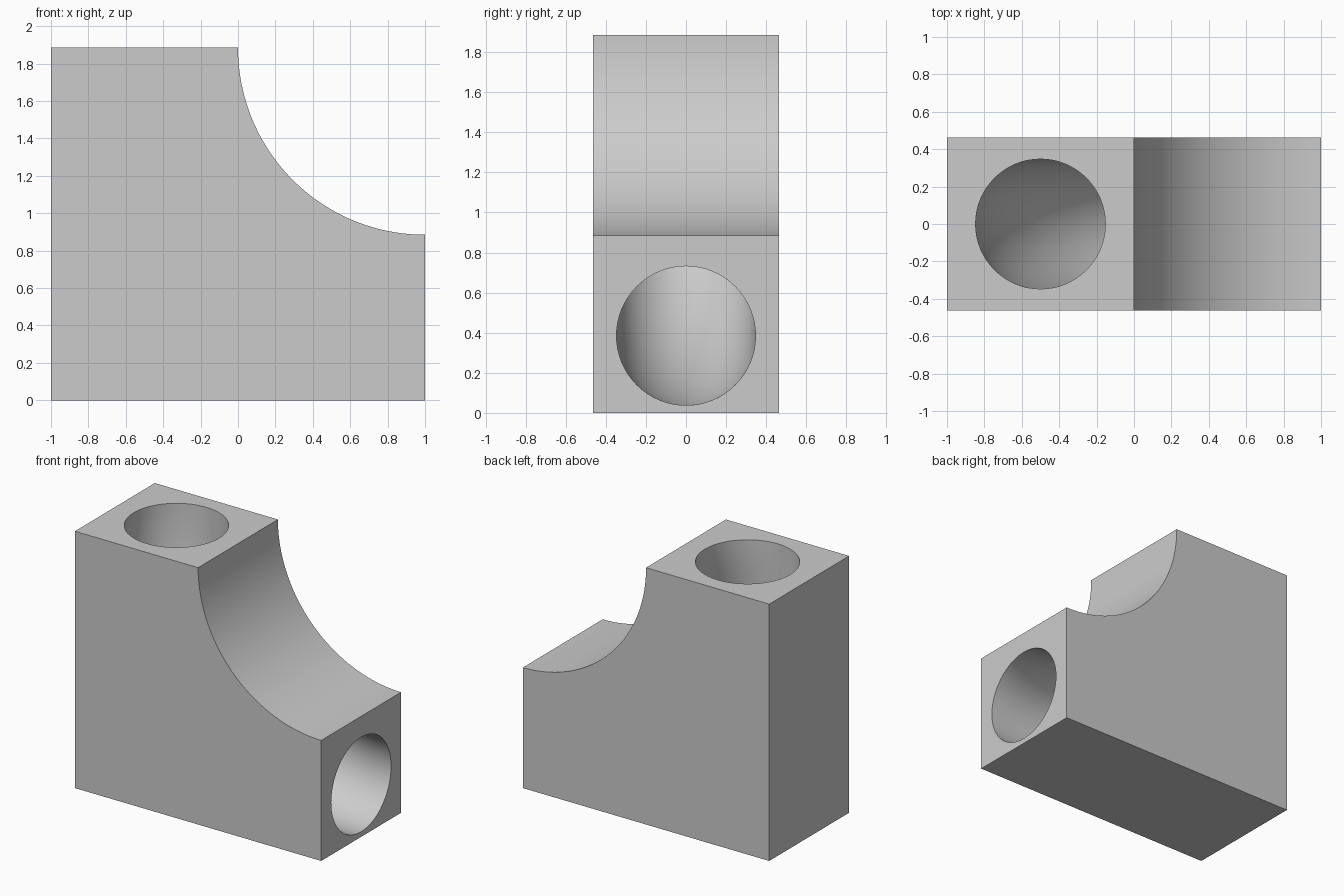
import bpy, bmesh
from math import sin, cos, pi, radians
from mathutils import Vector

cube = bpy.data.objects.get("Cube")
if cube:
    bpy.data.objects.remove(cube, do_unlink=True)

HALF_DEPTH = 0.463
HEIGHT = 1.885
BEND_CENTRE = Vector((1, 0, HEIGHT))   # shared by the scooped corner and the bore
SCOOP_R, BEND_R, BORE_R = 1.0, 1.5, 0.347

grey = bpy.data.materials.new("plain grey")
grey.use_nodes = True
colour = (0.6, 0.6, 0.6, 1)
grey.diffuse_color = colour
grey.node_tree.nodes["Principled BSDF"].inputs["Base Color"].default_value = colour


def arc(radius, steps):
    """Quarter arc from the top face down to the right end."""
    for i in range(steps + 1):
        a = pi / 2 * i / steps
        yield a, BEND_CENTRE + radius * Vector((-cos(a), 0, -sin(a)))


def finish(bm, name):
    bmesh.ops.recalc_face_normals(bm, faces=bm.faces)
    mesh = bpy.data.meshes.new(name)
    bm.to_mesh(mesh)
    bm.free()
    obj = bpy.data.objects.new(name, mesh)
    bpy.context.collection.objects.link(obj)
    mesh.materials.append(grey)
    return obj


# Block: side profile with a scooped corner, extruded through the depth
bm = bmesh.new()
outline = [Vector((1, 0, 0)), Vector((-1, 0, 0)), Vector((-1, 0, HEIGHT))]
outline += [p for a, p in arc(SCOOP_R, 48)]
front = bm.faces.new([bm.verts.new((p.x, -HALF_DEPTH, p.z)) for p in outline])
back = bmesh.ops.extrude_face_region(bm, geom=[front])["geom"]
bmesh.ops.translate(bm, vec=(0, 2 * HALF_DEPTH, 0),
                    verts=[v for v in back if isinstance(v, bmesh.types.BMVert)])
block = finish(bm, "elbow_block")

# Bore cutter: round section swept round the bend, run on past both ends
stations = list(arc(BEND_R, 48))
stations.insert(0, (0, stations[0][1] + Vector((0, 0, 0.2))))
stations.append((pi / 2, stations[-1][1] + Vector((0.2, 0, 0))))
SIDES = 64
bm = bmesh.new()
rings = []
for a, p in stations:
    outward = Vector((-cos(a), 0, -sin(a)))
    rings.append([bm.verts.new(p + BORE_R * (outward * cos(t) + Vector((0, sin(t), 0))))
                  for t in (2 * pi * k / SIDES for k in range(SIDES))])
for r, s in zip(rings, rings[1:]):
    for k in range(SIDES):
        n = (k + 1) % SIDES
        bm.faces.new((r[k], r[n], s[n], s[k]))
bm.faces.new(rings[0])
bm.faces.new(rings[-1])
cutter = finish(bm, "bore_cutter")
cutter.hide_render = True

# Cut the bore and keep the rims sharp
cut = block.modifiers.new("bore", "BOOLEAN")
cut.operation = "DIFFERENCE"
cut.solver = "EXACT"
cut.object = cutter
bpy.ops.object.select_all(action="DESELECT")
block.select_set(True)
bpy.context.view_layer.objects.active = block
bpy.ops.object.modifier_apply(modifier=cut.name)
bpy.data.objects.remove(cutter, do_unlink=True)
bpy.ops.object.shade_smooth_by_angle(angle=radians(30))
